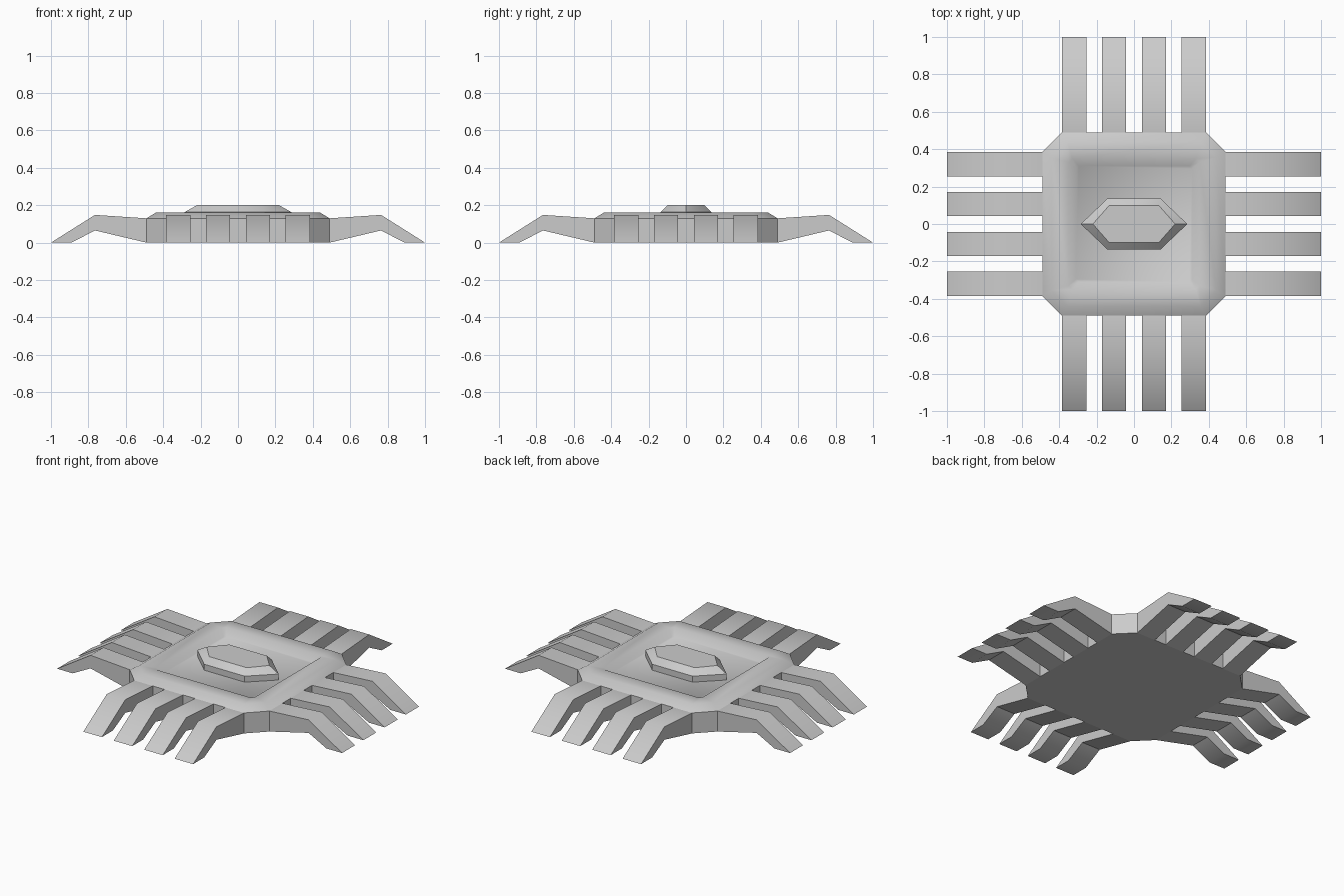
import bpy, bmesh, math
from mathutils import Matrix

if "Cube" in bpy.data.objects:
    bpy.data.objects.remove(bpy.data.objects["Cube"])

grey = bpy.data.materials.new("plain grey")
grey.diffuse_color = (0.6, 0.6, 0.6, 1)
grey.use_nodes = True
grey.node_tree.nodes["Principled BSDF"].inputs["Base Color"].default_value = grey.diffuse_color


def octagon(half, corner, z):
    """Square of the given half size with cut corners."""
    a, b = half, corner
    return [(x, y, z) for x, y in ((a, -b), (a, b), (b, a), (-b, a),
                                   (-a, b), (-a, -b), (-b, -a), (b, -a))]


def hexagon(tip, shoulder, depth, z):
    return [(x, y, z) for x, y in ((tip, 0), (shoulder, depth), (-shoulder, depth),
                                   (-tip, 0), (-shoulder, -depth), (shoulder, -depth))]


def finish(name, bm):
    bmesh.ops.recalc_face_normals(bm, faces=bm.faces)
    mesh = bpy.data.meshes.new(name)
    bm.to_mesh(mesh)
    bm.free()
    mesh.materials.append(grey)
    obj = bpy.data.objects.new(name, mesh)
    bpy.context.collection.objects.link(obj)
    bpy.ops.object.select_all(action='DESELECT')
    obj.select_set(True)
    bpy.context.view_layer.objects.active = obj
    bpy.ops.object.shade_smooth_by_angle(angle=math.radians(40))
    return obj


def loft(name, rings):
    """Skin a stack of rings and cap both ends."""
    bm = bmesh.new()
    loops = [[bm.verts.new(p) for p in ring] for ring in rings]
    n = len(loops[0])
    for low, high in zip(loops, loops[1:]):
        for i in range(n):
            j = (i + 1) % n
            bm.faces.new((low[i], low[j], high[j], high[i]))
    bm.faces.new(loops[0][::-1])
    bm.faces.new(loops[-1])
    return finish(name, bm)


# Body: cut-corner slab, bevelled rim and shallow tray
loft("body", [
    octagon(0.49, 0.385, 0.0),
    octagon(0.49, 0.385, 0.13),
    octagon(0.44, 0.355, 0.16),
    octagon(0.35, 0.33, 0.16),
    octagon(0.31, 0.295, 0.125),
])

# Raised six-sided gem in the middle of the tray
loft("gem", [
    hexagon(0.285, 0.142, 0.136, 0.12),
    hexagon(0.285, 0.142, 0.136, 0.163),
    hexagon(0.22, 0.132, 0.1, 0.2),
])

# Legs: bent profile extruded sideways, four on each side
PROFILE = [(0.49, 0.0), (0.765, 0.065), (0.89, 0.0), (1.0, 0.0),
           (0.765, 0.148), (0.49, 0.13)]
WIDTH = 0.13


def legs(name, turn):
    bm = bmesh.new()
    for centre in (-0.32, -0.107, 0.107, 0.32):
        sides = [[bm.verts.new((x, centre + s * WIDTH / 2, z)) for x, z in PROFILE]
                 for s in (-1, 1)]
        near, far = sides
        for i in range(len(PROFILE) - 1):      # root stays open against the body
            bm.faces.new((near[i], near[i + 1], far[i + 1], far[i]))
        for side in sides:
            bm.faces.new((side[0], side[1], side[4], side[5]))
            bm.faces.new((side[1], side[2], side[3], side[4]))
    bm.transform(Matrix.Rotation(turn, 4, 'Z'))
    finish(name, bm)


for k, side in enumerate(("right", "back", "left", "front")):
    legs(side + "_legs", k * math.pi / 2)
